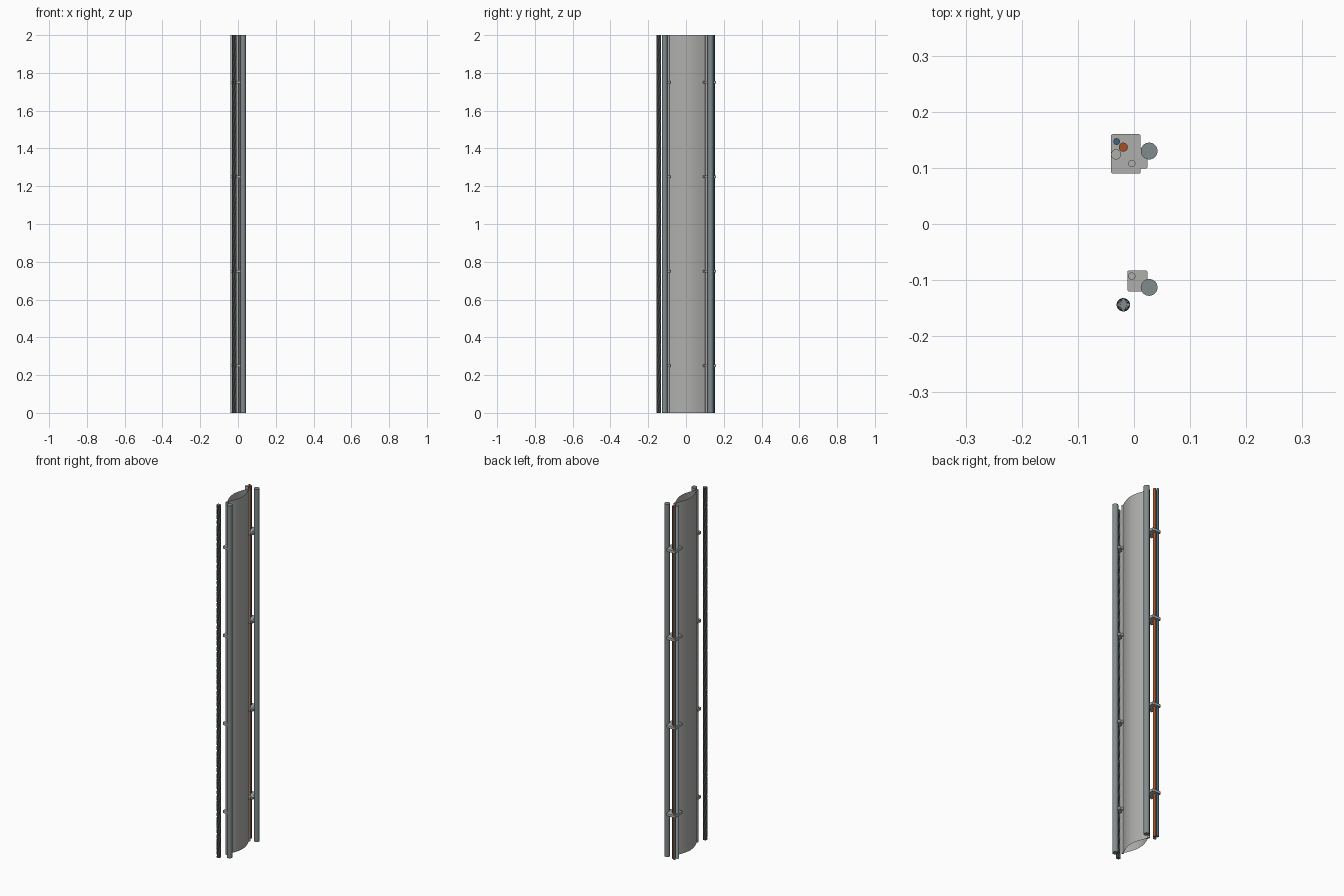
import bpy, bmesh, math

cube = bpy.data.objects.get("Cube")
if cube:
    bpy.data.objects.remove(cube)

H = 2.0


def material(name, rgb):
    m = bpy.data.materials.new(name)
    m.use_nodes = True
    col = (*rgb, 1)
    m.diffuse_color = col
    m.node_tree.nodes["Principled BSDF"].inputs["Base Color"].default_value = col
    return m


steel = material("blue grey steel", (0.22, 0.26, 0.27))
pale = material("pale grey", (0.43, 0.43, 0.42))
dark = material("dark grey", (0.07, 0.08, 0.085))
orange = material("orange", (0.38, 0.08, 0.018))
teal = material("teal", (0.045, 0.13, 0.19))


def finish(bm, name, mat, smooth=False):
    me = bpy.data.meshes.new(name)
    bmesh.ops.recalc_face_normals(bm, faces=bm.faces)
    bm.to_mesh(me)
    bm.free()
    me.materials.append(mat)
    ob = bpy.data.objects.new(name, me)
    bpy.context.collection.objects.link(ob)
    if smooth:
        bpy.ops.object.select_all(action='DESELECT')
        ob.select_set(True)
        bpy.context.view_layer.objects.active = ob
        bpy.ops.object.shade_smooth_by_angle(angle=math.radians(40))
    return ob


def pipe(name, x, y, r, mat, sides=32):
    bm = bmesh.new()
    bmesh.ops.create_cone(bm, cap_ends=True, segments=sides, radius1=r, radius2=r, depth=H)
    bmesh.ops.translate(bm, verts=bm.verts, vec=(x, y, H / 2))
    return finish(bm, name, mat, True)


def plate(name, x0, x1, y0, y1, z, t, mat):
    bm = bmesh.new()
    bmesh.ops.create_cube(bm, size=1)
    bmesh.ops.scale(bm, verts=bm.verts, vec=(x1 - x0, y1 - y0, t))
    bmesh.ops.translate(bm, verts=bm.verts, vec=((x0 + x1) / 2, (y0 + y1) / 2, z))
    upright = [e for e in bm.edges if abs(e.verts[0].co.z - e.verts[1].co.z) > t / 2]
    bmesh.ops.bevel(bm, geom=upright, offset=0.003, segments=3, affect='EDGES', profile=0.5)
    return finish(bm, name, mat)


# Main posts, edge rods and service lines
pipe("front_post", 0.027, -0.113, 0.015, steel)
pipe("back_post", 0.027, 0.13, 0.015, steel)
pipe("front_edge_rod", -0.004, -0.093, 0.0065, pale, 20)
pipe("back_edge_rod", -0.004, 0.108, 0.0065, pale, 20)
pipe("grey_line", -0.032, 0.124, 0.009, pale, 24)
pipe("orange_line", -0.019, 0.137, 0.008, orange, 24)
pipe("teal_line", -0.031, 0.147, 0.006, teal, 20)

# Open lens-shaped fabric sleeve between the edge rods
bm = bmesh.new()
n, y0, y1, bulge = 12, -0.09, 0.104, 0.028
loop = []
for side in (1, -1):
    for i in range(n):
        t = i / n if side > 0 else 1 - i / n
        loop.append((-0.004 + side * bulge * math.sin(math.pi * t), y0 + (y1 - y0) * t))
low = [bm.verts.new((x, y, 0)) for x, y in loop]
top = [bm.verts.new((x, y, H)) for x, y in loop]
for i in range(len(loop)):
    j = (i + 1) % len(loop)
    bm.faces.new((low[i], low[j], top[j], top[i]))
finish(bm, "fabric_sleeve", pale)

# Twisted cable: core with helical strands
cx, cy = -0.019, -0.144
pipe("cable_core", cx, cy, 0.0075, steel, 16)
STRANDS, TURNS, STEPS = 8, 8, 160
for s in range(STRANDS):
    cu = bpy.data.curves.new("cable_strand", 'CURVE')
    cu.dimensions = '3D'
    cu.bevel_depth = 0.0034
    cu.bevel_resolution = 1
    cu.use_fill_caps = True
    sp = cu.splines.new('POLY')
    sp.points.add(STEPS)
    for i, p in enumerate(sp.points):
        a = math.tau * (s / STRANDS + TURNS * i / STEPS)
        p.co = (cx + 0.0085 * math.cos(a), cy + 0.0085 * math.sin(a), H * i / STEPS, 1)
    cu.materials.append(dark if s % 2 else steel)
    bpy.context.collection.objects.link(bpy.data.objects.new("cable_strand", cu))

# Clips holding the lines and rods at regular heights
for k in range(4):
    z = 0.25 + 0.5 * k
    plate("back_clip", -0.041, 0.012, 0.09, 0.16, z, 0.014, pale)
    plate("back_clip_tab", 0.0, 0.024, 0.099, 0.135, z, 0.012, pale)
    plate("front_clip", -0.012, 0.024, -0.12, -0.083, z, 0.014, pale)
